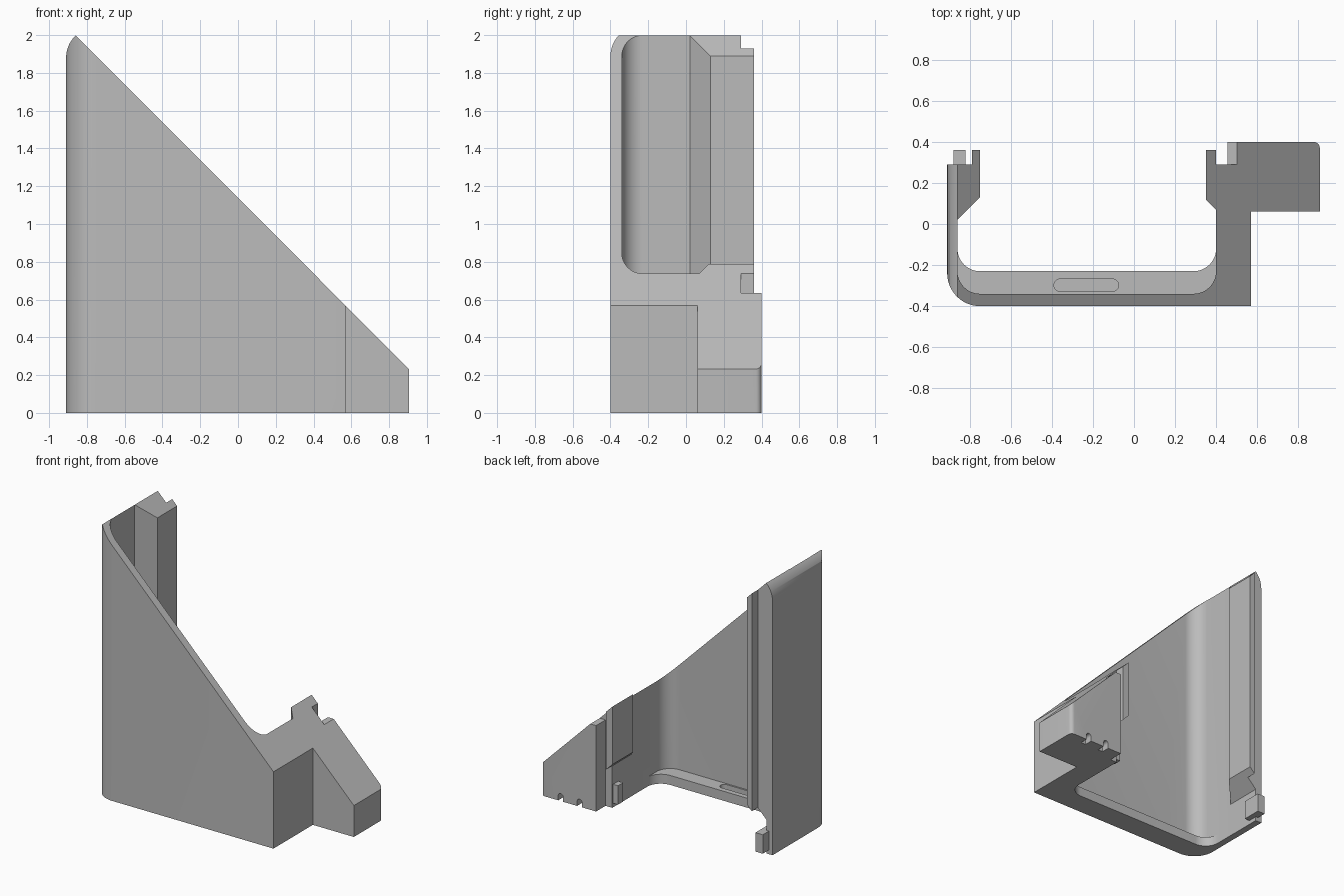
import bpy, bmesh
from math import radians, sin, cos

if "Cube" in bpy.data.objects:
    bpy.data.objects.remove(bpy.data.objects["Cube"], do_unlink=True)

grey = bpy.data.materials.new("plain grey")
grey.use_nodes = True
grey.diffuse_color = (0.5, 0.5, 0.5, 1)
grey.node_tree.nodes["Principled BSDF"].inputs["Base Color"].default_value = (0.5, 0.5, 0.5, 1)


def arc(cx, cy, r, start, end, n=12):
    angles = [radians(start + (end - start) * i / n) for i in range(n + 1)]
    return [(cx + r * cos(a), cy + r * sin(a)) for a in angles]


def prism(name, outline, low, high, axis="z"):
    """Extrude an outline along z (plan outline) or along y (side outline)."""
    bm = bmesh.new()
    place = (lambda u, v: (u, v, low)) if axis == "z" else (lambda u, v: (u, low, v))
    face = bm.faces.new([bm.verts.new(place(u, v)) for u, v in outline])
    new = bmesh.ops.extrude_face_region(bm, geom=[face])["geom"]
    shift = (0, 0, high - low) if axis == "z" else (0, high - low, 0)
    bmesh.ops.translate(bm, vec=shift, verts=[g for g in new if isinstance(g, bmesh.types.BMVert)])
    bmesh.ops.recalc_face_normals(bm, faces=bm.faces)
    mesh = bpy.data.meshes.new(name)
    bm.to_mesh(mesh)
    bm.free()
    mesh.materials.append(grey)
    obj = bpy.data.objects.new(name, mesh)
    bpy.context.collection.objects.link(obj)
    return obj


def box(name, x0, x1, y0, y1, z0, z1):
    return prism(name, [(x0, y0), (x1, y0), (x1, y1), (x0, y1)], z0, z1)


def combine(target, tool, operation):
    mod = target.modifiers.new("combine", "BOOLEAN")
    mod.operation, mod.object, mod.solver = operation, tool, "EXACT"
    bpy.context.view_layer.objects.active = target
    bpy.ops.object.modifier_apply(modifier=mod.name)
    bpy.data.objects.remove(tool, do_unlink=True)


TALL = 2.2

# Thin curved wall with the solid side block
body = prism("bracket_body",
             [(-0.91, 0.29)] + arc(-0.75, -0.24, 0.16, 180, 270)
             + [(0.57, -0.40), (0.57, 0.06), (0.905, 0.06)]
             + arc(0.875, 0.37, 0.03, 0, 90, 5)
             + [(0.455, 0.40), (0.455, 0.29), (0.40, 0.29)]
             + arc(0.29, -0.23, 0.11, 0, -90) + arc(-0.75, -0.23, 0.11, -90, -180)
             + [(-0.86, 0.29)], 0, TALL)

# Bottom lip with a blind rounded pocket
lip = prism("bottom_lip",
            [(-0.88, -0.12)] + arc(-0.75, -0.12, 0.11, 180, 270)
            + arc(0.29, -0.12, 0.11, 270, 360)
            + [(0.45, -0.12), (0.45, -0.38), (-0.75, -0.375), (-0.84, -0.33), (-0.88, -0.25)], 0, 0.07)
pocket = prism("lip_pocket", arc(-0.36, -0.298, 0.03, 90, 270) + arc(-0.105, -0.298, 0.03, -90, 90), 0.035, 0.2)
combine(lip, pocket, "DIFFERENCE")
combine(body, lip, "UNION")

# Guide rails facing each other, tapering off above the floor
left_rail = prism("left_rail", [(-0.88, 0.0), (-0.75, 0.13), (-0.75, 0.36), (-0.79, 0.36),
                                (-0.79, 0.29), (-0.88, 0.29)], 0, TALL)
left_taper = prism("left_taper", [(-0.86, -0.1), (-0.7, -0.1), (-0.7, 0.41), (-0.86, 0.25)], -0.1, 0.5, "y")
right_rail = prism("right_rail", [(0.43, 0.04), (0.43, 0.29), (0.40, 0.29), (0.40, 0.36),
                                  (0.35, 0.36), (0.35, 0.12)], 0, TALL)
right_taper = prism("right_taper", [(0.40, -0.1), (0.30, -0.1), (0.30, 0.41), (0.40, 0.31)], -0.1, 0.5, "y")
for rail, taper in ((left_rail, left_taper), (right_rail, right_taper)):
    combine(rail, taper, "DIFFERENCE")
    combine(body, rail, "UNION")

# Small hooks under the rails
combine(body, box("left_hook", -0.88, -0.82, 0.22, 0.36, 0.03, 0.17), "UNION")
combine(body, box("right_hook", 0.36, 0.42, 0.22, 0.28, 0.03, 0.17), "UNION")

# Sloping top with a rounded peak
slope = prism("slope", [(-1.1, -0.1), (1.1, -0.1), (1.1, 0.037)] + arc(-0.75, 1.881, 0.16, 133, 180, 10)
              + [(-1.1, 1.881)], -1, 1, "y")
combine(body, slope, "INTERSECT")

# Flat step behind the slope and cable notches at the back
combine(body, box("flat_step", 0.43, 0.7, 0.29, 0.6, 0.635, 1.2), "DIFFERENCE")
for x in (0.745, 0.59):
    notch = prism("back_notch", [(x + 0.02, -0.1)] + arc(x, 0.035, 0.02, 0, 180, 8) + [(x - 0.02, -0.1)],
                  0.34, 0.6, "y")
    combine(body, notch, "DIFFERENCE")

# Smooth the rounded corners, keep the edges sharp
bpy.ops.object.select_all(action="DESELECT")
body.select_set(True)
bpy.context.view_layer.objects.active = body
bpy.ops.object.shade_smooth_by_angle(angle=radians(30))
